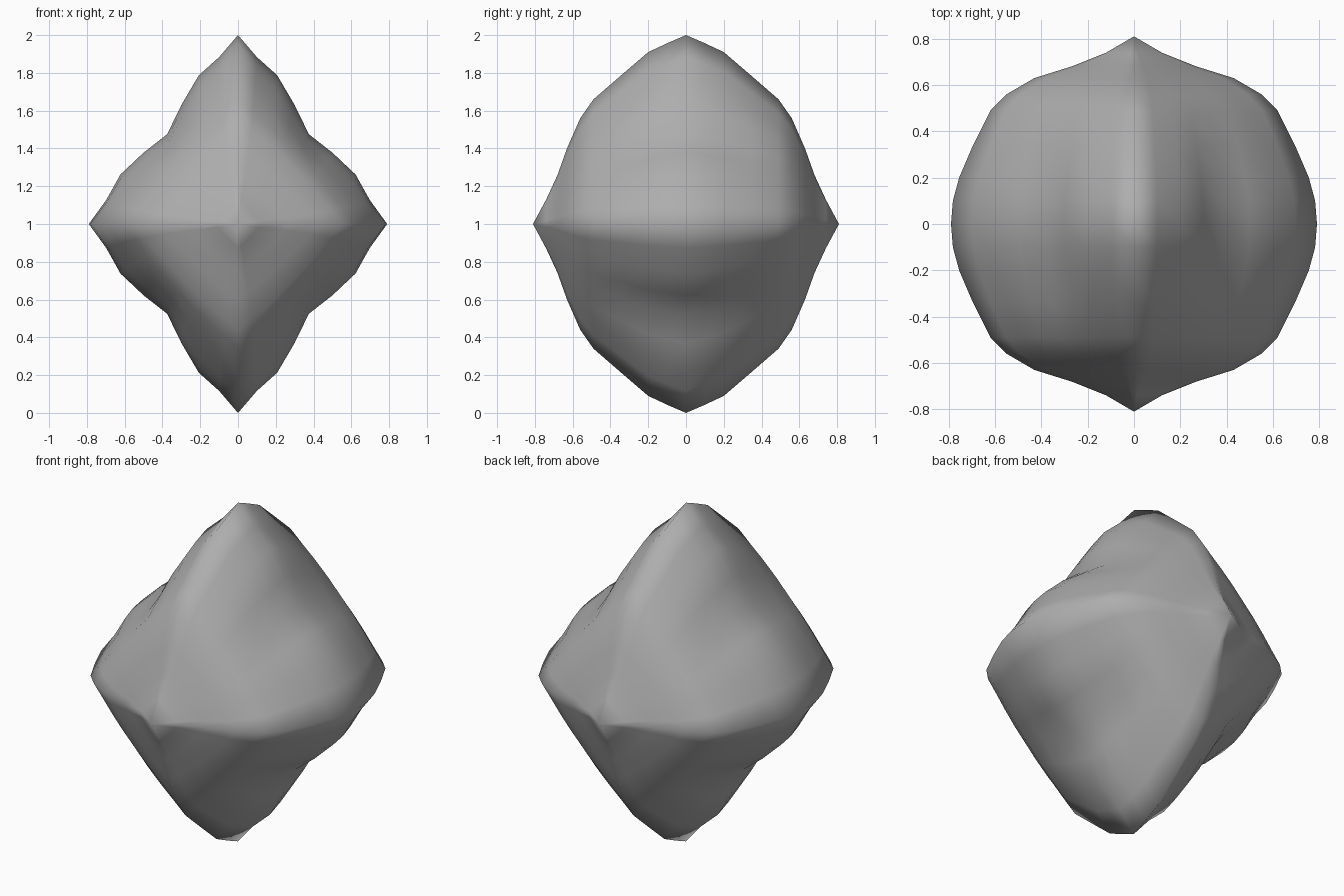
import bpy
import bmesh

cube = bpy.data.objects.get("Cube")
if cube:
    bpy.data.objects.remove(cube, do_unlink=True)

# Half profile along depth: (y, half width, half height), and the end tip
PROFILE = [(0, .79, 1), (.1, .782, .957), (.2, .755, .91), (.34, .695, .79),
           (.49, .62, .66), (.56, .55, .56), (.63, .43, .40),
           (.68, .27, .26), (.74, .12, .13)]
TIP_Y = .81
# Bulge of a quarter section from its point to its middle
MIDDLE_BULGE = [1, 1.01, 1.05, 1.01, .95]
END_BULGE = [1, 1.02, 1.045, 1.06, 1.06]
STEPS = 8


def section(y, width, height):
    """Four-pointed star section, wavy in the middle and fuller at the ends."""
    blend = max(0, 1 - (y / .49) ** 2)
    points = []
    for quarter in range(4):
        for step in range(STEPS):
            u = step / STEPS
            i = min(step, STEPS - step)
            b = MIDDLE_BULGE[i] * blend + END_BULGE[i] * (1 - blend)
            p, q = (1 - u) * b, u * b
            x, z = [(p, q), (-q, p), (-p, -q), (q, -p)][quarter]
            points.append((x * width, y, 1 + z * height))
    return points


# Body: rings bridged from front tip to back tip
bm = bmesh.new()
rows = [(-y, w, h) for y, w, h in reversed(PROFILE[1:])] + PROFILE
rings = [[bm.verts.new(p) for p in section(*row)] for row in rows]
count = len(rings[0])
for a, b in zip(rings, rings[1:]):
    for i in range(count):
        j = (i + 1) % count
        bm.faces.new((a[i], a[j], b[j], b[i]))
for ring, y in ((rings[0], -TIP_Y), (rings[-1], TIP_Y)):
    tip = bm.verts.new((0, y, 1))
    for i in range(count):
        bm.faces.new((ring[i], ring[(i + 1) % count], tip))
bmesh.ops.recalc_face_normals(bm, faces=bm.faces)
for face in bm.faces:
    face.smooth = True

mesh = bpy.data.meshes.new("crystal_body")
bm.to_mesh(mesh)
bm.free()
body = bpy.data.objects.new("crystal_body", mesh)
bpy.context.collection.objects.link(body)

# Plain grey stone
grey = bpy.data.materials.new("stone_grey")
grey.use_nodes = True
colour = (.42, .42, .42, 1)
grey.diffuse_color = colour
grey.node_tree.nodes["Principled BSDF"].inputs["Base Color"].default_value = colour
mesh.materials.append(grey)
